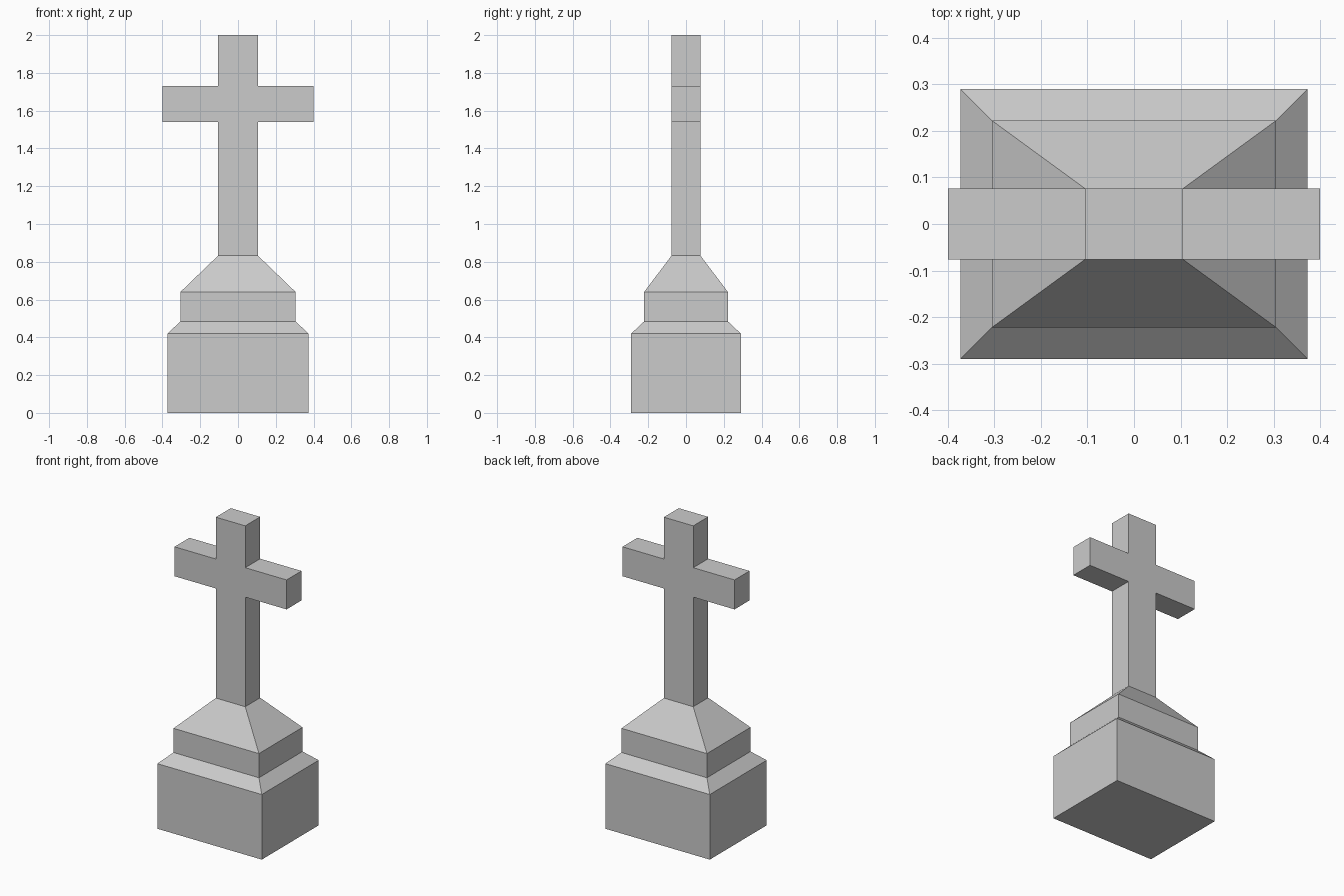
import bpy
import bmesh

cube = bpy.data.objects.get("Cube")
if cube:
    bpy.data.objects.remove(cube, do_unlink=True)

stone = bpy.data.materials.new("grey_stone")
stone.use_nodes = True
GREY = (0.6, 0.6, 0.6, 1)
stone.diffuse_color = GREY
stone.node_tree.nodes["Principled BSDF"].inputs["Base Color"].default_value = GREY


def loft(bm, rings):
    """Stack rectangles (half width, half depth, height) into a closed solid."""
    loops = [[bm.verts.new((sx * w, sy * d, z))
              for sx, sy in ((-1, -1), (1, -1), (1, 1), (-1, 1))]
             for w, d, z in rings]
    bm.faces.new(loops[0][::-1])
    bm.faces.new(loops[-1])
    for low, high in zip(loops, loops[1:]):
        for i in range(4):
            j = (i + 1) % 4
            bm.faces.new((low[i], low[j], high[j], high[i]))


def finish(bm, name):
    bmesh.ops.recalc_face_normals(bm, faces=bm.faces)
    mesh = bpy.data.meshes.new(name)
    bm.to_mesh(mesh)
    bm.free()
    mesh.materials.append(stone)
    obj = bpy.data.objects.new(name, mesh)
    bpy.context.collection.objects.link(obj)


POST_W, POST_D, POST_Z = 0.105, 0.076, 0.833
ARM_LOW, ARM_HIGH, ARM_X = 1.54, 1.73, 0.4

# Stepped pedestal with chamfered ledge and sloping cap
bm = bmesh.new()
loft(bm, [(0.373, 0.29, 0), (0.373, 0.29, 0.42), (0.305, 0.222, 0.484),
          (0.305, 0.222, 0.64), (POST_W, POST_D, POST_Z)])
bm.faces.ensure_lookup_table()
bmesh.ops.delete(bm, geom=[bm.faces[1]], context='FACES_ONLY')
finish(bm, "pedestal")

# Cross: upright post with arms extruded from its sides
bm = bmesh.new()
loft(bm, [(POST_W, POST_D, z) for z in (POST_Z, ARM_LOW, ARM_HIGH, 2)])
bm.faces.ensure_lookup_table()
bmesh.ops.delete(bm, geom=[bm.faces[0]], context='FACES_ONLY')
bm.normal_update()
sides = [f for f in bm.faces if abs(f.normal.x) > 0.9
         and ARM_LOW < f.calc_center_median().z < ARM_HIGH]
ends = bmesh.ops.extrude_discrete_faces(bm, faces=sides)["faces"]
for face in ends:
    side = 1 if face.calc_center_median().x > 0 else -1
    for v in face.verts:
        v.co.x = side * ARM_X
bmesh.ops.remove_doubles(bm, verts=bm.verts, dist=0.0001)
finish(bm, "cross")
